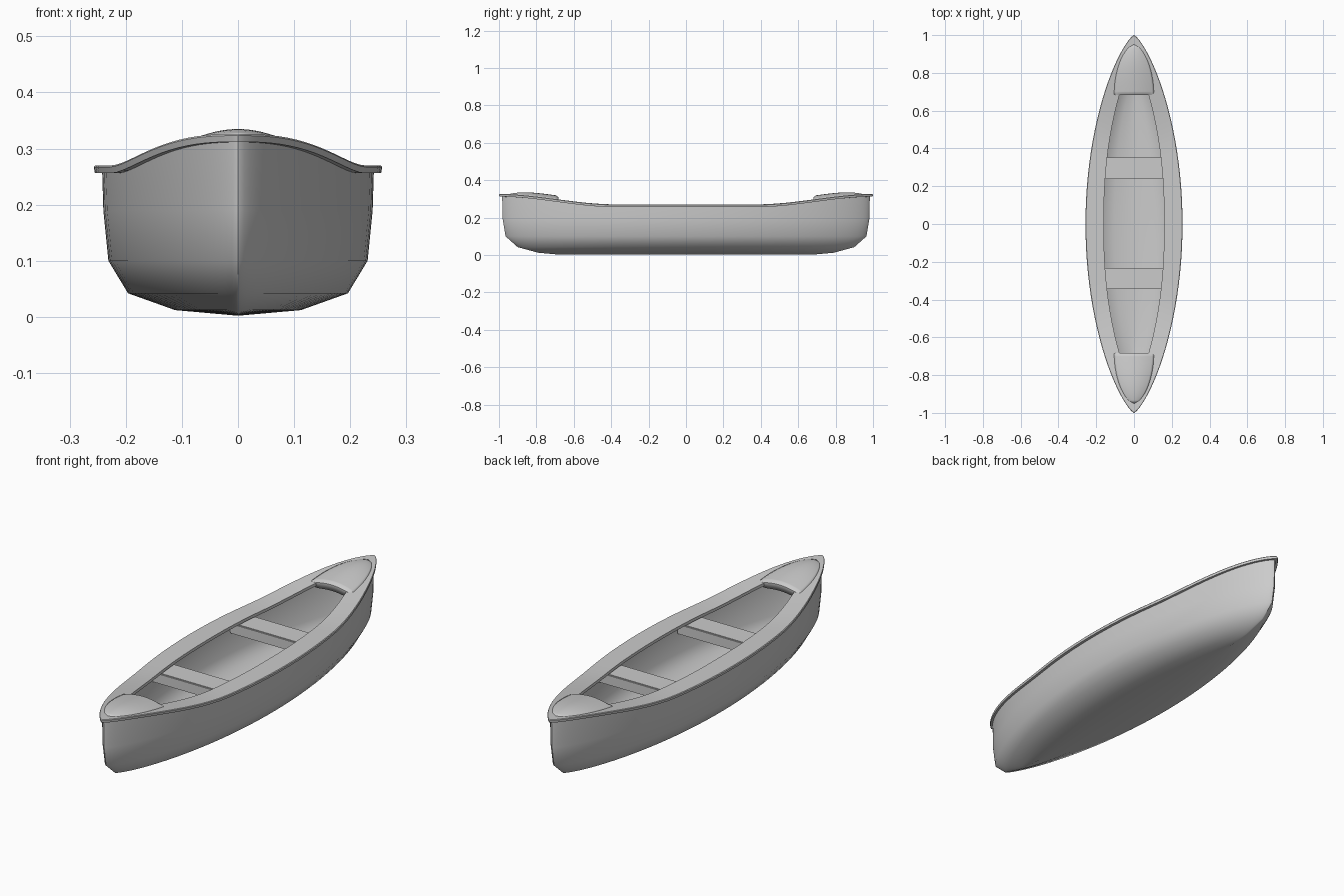
import bpy, bmesh, math

if "Cube" in bpy.data.objects:
    bpy.data.objects.remove(bpy.data.objects["Cube"])

N = 96  # points around each plan ring


def sheer(y):
    # height of the gunwale top along the boat
    t = min(max((abs(y) - 0.38) / 0.62, 0), 1)
    return 0.27 + 0.056 * t * t * (3 - 2 * t)


def finish(name, bm, angle=40):
    bmesh.ops.remove_doubles(bm, verts=bm.verts, dist=0.0003)
    bmesh.ops.recalc_face_normals(bm, faces=bm.faces)
    me = bpy.data.meshes.new(name)
    bm.to_mesh(me)
    bm.free()
    ob = bpy.data.objects.new(name, me)
    bpy.context.collection.objects.link(ob)
    bpy.ops.object.select_all(action='DESELECT')
    ob.select_set(True)
    bpy.context.view_layer.objects.active = ob
    bpy.ops.object.shade_smooth_by_angle(angle=math.radians(angle))
    return ob


def hull_ring(b, length, z):
    # lens-shaped plan outline; z is a number or a function of y
    pts = []
    for i in range(N):
        a = 2 * math.pi * i / N
        c, s = math.cos(a), math.sin(a)
        y = length * s
        pts.append((math.copysign(b * abs(c) ** 1.5, c), y, z(y) if callable(z) else z))
    return pts


def opening_ring(z):
    pts = []
    for i in range(N):
        a = 2 * math.pi * i / N
        c, s = math.cos(a), math.sin(a)
        y = 0.91 * s
        pts.append((math.copysign(0.16 * (1 - abs(s) ** 2.3), c), y, z(y)))
    return pts


def loft(bm, rings, wrap_rows=False, wrap_cols=True):
    rows = [[bm.verts.new(p) for p in r] for r in rings]
    n = len(rows[0])
    for k in range(len(rows) if wrap_rows else len(rows) - 1):
        r, q = rows[k], rows[(k + 1) % len(rows)]
        for i in range(n if wrap_cols else n - 1):
            j = (i + 1) % n
            bm.faces.new((r[i], r[j], q[j], q[i]))


def under(y):
    return sheer(y) - 0.014


# hull: outer skin from keel to gunwale, then inner skin back to the floor
bm = bmesh.new()
loft(bm, [
    hull_ring(0, 0.68, 0.002),
    hull_ring(0.112, 0.79, 0.012),
    hull_ring(0.196, 0.90, 0.042),
    hull_ring(0.231, 0.965, 0.10),
    hull_ring(0.240, 0.98, 0.19),
    hull_ring(0.242, 0.983, under),
    hull_ring(0.230, 0.970, under),
    hull_ring(0.219, 0.950, 0.105),
    hull_ring(0.184, 0.885, 0.054),
    hull_ring(0.105, 0.775, 0.026),
    hull_ring(0, 0.67, 0.018),
])
finish("hull", bm)

# gunwale: broad flat flange around the opening
bm = bmesh.new()
loft(bm, [
    hull_ring(0.255, 0.998, under),
    hull_ring(0.257, 1.0, lambda y: sheer(y) - 0.003),
    hull_ring(0.254, 0.997, sheer),
    opening_ring(sheer),
    opening_ring(under),
], wrap_rows=True)
finish("gunwale", bm)


# end decks: crowned caps with a turned-down lip
def deck(name, side):
    rows = []
    for s, drop in [(0, 0.035), (0, 0.008), (0.05, 0)] + [(k / 14, 0) for k in range(1, 15)]:
        y = 0.682 + 0.27 * s
        w = 0.108 * max(1 - s * s, 0) ** 0.62
        crown = 0.021 * (1 - s ** 4)
        row = []
        for k in range(-8, 9):
            u = k / 8
            row.append((u * w, side * y,
                        sheer(y) - 0.001 + crown * (1 - u * u) - drop * (1 - abs(u) ** 6)))
        rows.append(row)
    bm = bmesh.new()
    loft(bm, rows, wrap_cols=False)
    bmesh.ops.recalc_face_normals(bm, faces=bm.faces)
    ob = finish(name, bm)
    mod = ob.modifiers.new("thickness", 'SOLIDIFY')
    mod.thickness = 0.008
    mod.offset = -1 if sum(p.normal.z for p in ob.data.polygons) > 0 else 1


deck("bow_deck", -1)
deck("stern_deck", 1)


# seats: planks spanning the inner skin
def seat(name, y):
    bm = bmesh.new()
    bmesh.ops.create_cube(bm, size=1)
    for v in bm.verts:
        v.co = (v.co.x * 0.42, y + v.co.y * 0.112, 0.222 + v.co.z * 0.05)
    bmesh.ops.bevel(bm, geom=bm.edges[:], offset=0.004, segments=2, affect='EDGES')
    finish(name, bm)


seat("front_seat", -0.288)
seat("rear_seat", 0.295)
